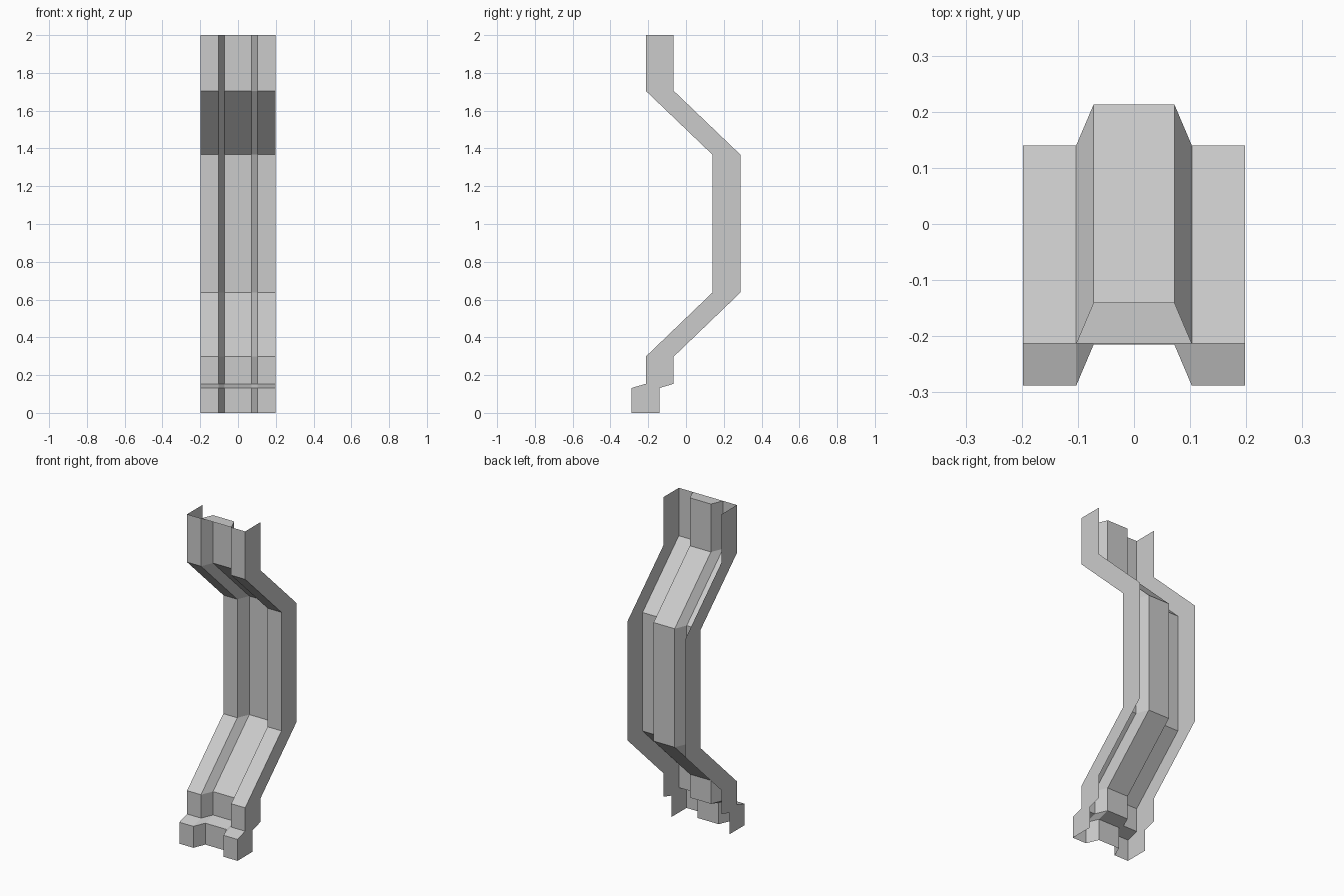
import bpy, bmesh

if "Cube" in bpy.data.objects:
    bpy.data.objects.remove(bpy.data.objects["Cube"])

# Side path of the front face (y, z), bottom to top
path = [(-0.288, 0), (-0.288, 0.132), (-0.213, 0.154), (-0.213, 0.298),
        (0.14, 0.637), (0.14, 1.367), (-0.213, 1.705), (-0.213, 2.0)]

# Half cross-section (x, depth behind the front face), mirrored across x = 0
half = [(-0.198, 0.148), (-0.198, 0), (-0.103, 0), (-0.072, 0.073)]
section = half + [(-x, d) for x, d in reversed(half)]

bm = bmesh.new()
rows = [[bm.verts.new((x, y + d, z)) for x, d in section] for y, z in path]

# Open-backed shell: flanges, central groove and side walls
for low, high in zip(rows, rows[1:]):
    for j in range(len(section) - 1):
        bm.faces.new((low[j], low[j + 1], high[j + 1], high[j]))

# Flat cap over the top of the groove
top = rows[-1]
bm.faces.new((top[2], top[5], top[4], top[3]))

mesh = bpy.data.meshes.new("wall_trim_panel")
bm.to_mesh(mesh)
bm.free()
bpy.context.collection.objects.link(bpy.data.objects.new("wall_trim_panel", mesh))
